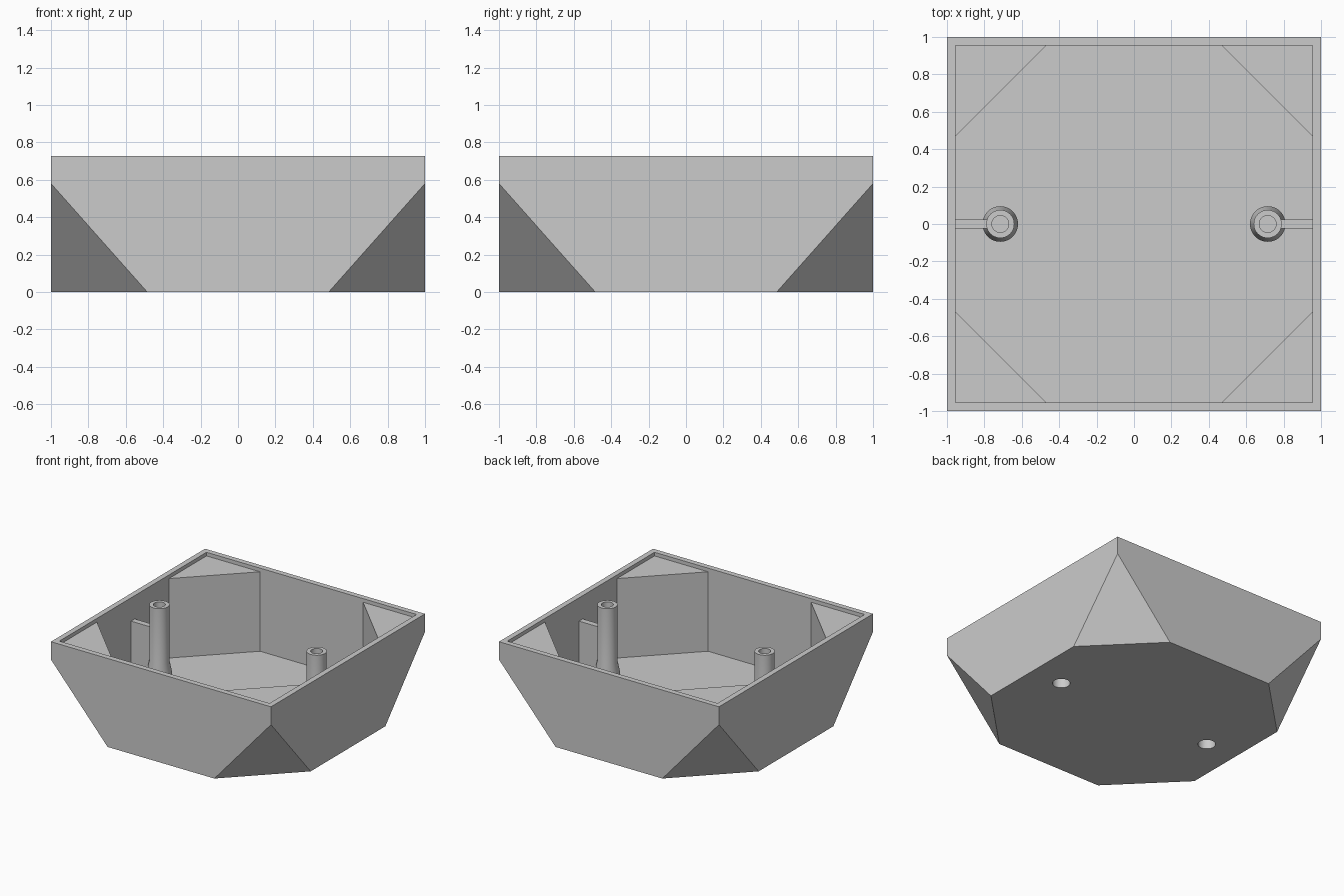
import bpy, bmesh
from math import radians
from mathutils import Matrix

cube = bpy.data.objects.get("Cube")
if cube:
    bpy.data.objects.remove(cube, do_unlink=True)

HEIGHT = 0.727
FLOOR = 0.044
INNER = 0.955      # half width of the cavity
SHELF = 0.697      # height of the corner shelves
POST_X = 0.715
BORE = 0.067

grey = bpy.data.materials.new("light_grey")
grey.use_nodes = True
colour = (0.6, 0.6, 0.6, 1)
grey.diffuse_color = colour
grey.node_tree.nodes["Principled BSDF"].inputs["Base Color"].default_value = colour


def add_object(name, bm, cutter=False):
    bmesh.ops.recalc_face_normals(bm, faces=bm.faces)
    mesh = bpy.data.meshes.new(name)
    bm.to_mesh(mesh)
    bm.free()
    mesh.materials.append(grey)
    obj = bpy.data.objects.new(name, mesh)
    bpy.context.collection.objects.link(obj)
    if cutter:
        obj.hide_render = True
        obj.hide_viewport = True
        obj.display_type = 'WIRE'
    return obj


def box(x0, x1, y0, y1, z0, z1):
    bm = bmesh.new()
    bmesh.ops.create_cube(bm, size=1)
    bmesh.ops.scale(bm, vec=(x1 - x0, y1 - y0, z1 - z0), verts=bm.verts)
    bmesh.ops.translate(bm, vec=((x0 + x1) / 2, (y0 + y1) / 2, (z0 + z1) / 2), verts=bm.verts)
    return bm


def trim_corners(bm, point, normal):
    # Slice the same plane off all four corners and cap it
    for sx in (-1, 1):
        for sy in (-1, 1):
            res = bmesh.ops.bisect_plane(
                bm, geom=bm.verts[:] + bm.edges[:] + bm.faces[:],
                plane_co=(sx * point[0], sy * point[1], point[2]),
                plane_no=(sx * normal[0], sy * normal[1], normal[2]), clear_outer=True)
            edges = [e for e in res["geom_cut"] if isinstance(e, bmesh.types.BMEdge)]
            bmesh.ops.contextual_create(bm, geom=edges)


def cut(target, cutter):
    mod = target.modifiers.new(cutter.name, 'BOOLEAN')
    mod.operation = 'DIFFERENCE'
    mod.solver = 'EXACT'
    mod.object = cutter


# Outer shell with sloping lower corners
bm = box(-1, 1, -1, 1, 0, HEIGHT)
trim_corners(bm, (1, 1, 0.58), (0.58, 0.58, -0.515))
shell = add_object("tray_shell", bm)

# Eight-sided cavity, plus a shallow square recess above the corner shelves
bm = box(-INNER, INNER, -INNER, INNER, FLOOR, HEIGHT + 0.1)
trim_corners(bm, (INNER, 0.468, 0), (1, 1, 0))
cut(shell, add_object("cavity_cutter", bm, True))
bm = box(-INNER, INNER, -INNER, INNER, SHELF, HEIGHT + 0.2)
cut(shell, add_object("recess_cutter", bm, True))

# Post profile: screw bore, flared base, shaft, blind top hole
PROFILE = [(0, 0.17), (BORE, 0.17), (BORE, FLOOR), (0.095, FLOOR), (0.095, 0.17),
           (0.075, 0.27), (0.075, HEIGHT), (0.045, HEIGHT), (0.045, 0.2), (0, 0.2)]

for side, s in (("left", 1), ("right", -1)):
    # Screw hole through the floor
    bm = bmesh.new()
    bmesh.ops.create_cone(bm, cap_ends=True, segments=48, radius1=BORE, radius2=BORE,
                          depth=0.3, matrix=Matrix.Translation((s * POST_X, 0, 0)))
    cut(shell, add_object(side + "_hole_cutter", bm, True))

    # Screw post
    bm = bmesh.new()
    verts = [bm.verts.new((r, 0, z)) for r, z in PROFILE]
    edges = [bm.edges.new(pair) for pair in zip(verts, verts[1:])]
    bmesh.ops.spin(bm, geom=verts + edges, cent=(0, 0, 0), axis=(0, 0, 1),
                   angle=radians(360), steps=48)
    bmesh.ops.remove_doubles(bm, verts=bm.verts, dist=0.0005)
    bmesh.ops.translate(bm, vec=(s * POST_X, 0, 0), verts=bm.verts)
    post = add_object(side + "_screw_post", bm)
    bpy.ops.object.select_all(action='DESELECT')
    post.select_set(True)
    bpy.context.view_layer.objects.active = post
    bpy.ops.object.shade_smooth_by_angle(angle=radians(25))

    # Rib joining the post to the side wall
    x0, x1 = sorted((s * (POST_X + 0.069), s * (INNER + 0.005)))
    add_object(side + "_rib", box(x0, x1, -0.024, 0.024, FLOOR - 0.005, 0.535))
